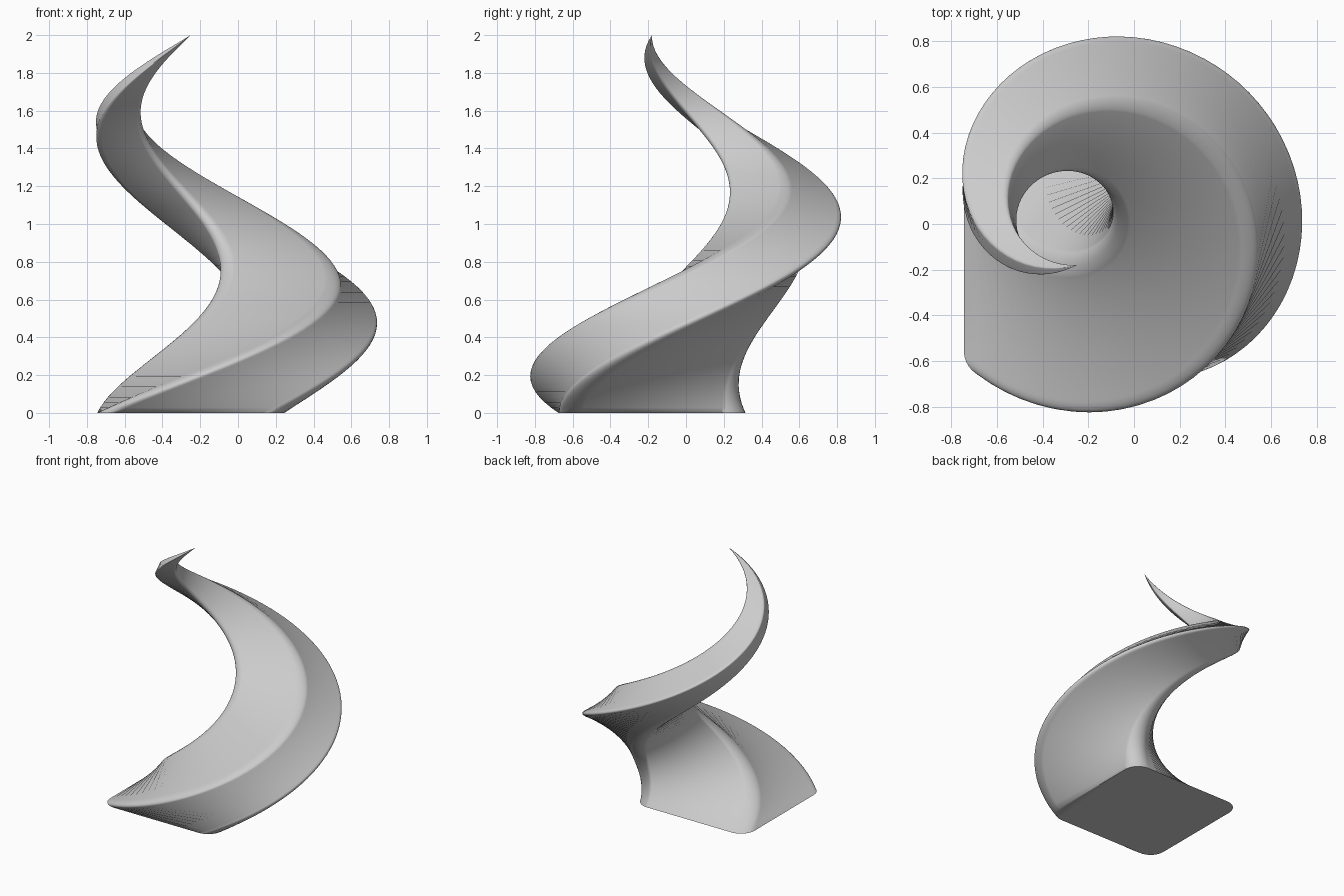
import bpy, bmesh, math
from mathutils import Vector, Matrix

default = bpy.data.objects.get("Cube")
if default:
    bpy.data.objects.remove(default, do_unlink=True)

HEIGHT = 2.0
HALF = 0.495          # half side of the square foot
RADIUS = 0.12         # corner rounding of the foot
BULGE = 0.705         # how far the middle swings off the axis
TWIST = math.radians(240)
AXIS = Vector((-0.25, -0.18, 0))
LAYERS = 72
ARC = 8

# Material
grey = bpy.data.materials.new("soft grey")
grey.use_nodes = True
color = (0.6, 0.6, 0.6, 1)
grey.diffuse_color = color
grey.node_tree.nodes["Principled BSDF"].inputs["Base Color"].default_value = color


def rounded_square():
    """Counter-clockwise profile with rounded corners."""
    points = []
    for corner in range(4):
        start = corner * math.pi / 2
        turn = Matrix.Rotation(start, 3, 'Z')
        centre = turn @ Vector((HALF - RADIUS, HALF - RADIUS, 0))
        for i in range(ARC + 1):
            a = start + i / ARC * math.pi / 2
            points.append(centre + RADIUS * Vector((math.cos(a), math.sin(a), 0)))
    return points


def place(point, t):
    """Taper, swing along a parabola, then twist around the axis."""
    swing = Vector((1, -1, 0)).normalized() * BULGE * 4 * t * (1 - t)
    turn = Matrix.Rotation(TWIST * t, 3, 'Z')
    return AXIS + turn @ (point * (1 - t) + swing) + Vector((0, 0, HEIGHT * t))


# Twisted horn: stacked sections closing in a point
bm = bmesh.new()
profile = rounded_square()
count = len(profile)
rings = [[bm.verts.new(place(p, k / LAYERS)) for p in profile] for k in range(LAYERS)]
tip = bm.verts.new(place(Vector(), 1))
bm.faces.new(list(reversed(rings[0])))
for low, high in zip(rings, rings[1:]):
    for i in range(count):
        j = (i + 1) % count
        bm.faces.new((low[i], low[j], high[j], high[i]))
for i in range(count):
    bm.faces.new((rings[-1][i], rings[-1][(i + 1) % count], tip))

mesh = bpy.data.meshes.new("twisted_horn")
bm.to_mesh(mesh)
bm.free()
mesh.materials.append(grey)
horn = bpy.data.objects.new("twisted_horn", mesh)
bpy.context.collection.objects.link(horn)
bpy.context.view_layer.objects.active = horn
horn.select_set(True)
bpy.ops.object.shade_smooth_by_angle(angle=math.radians(40))
